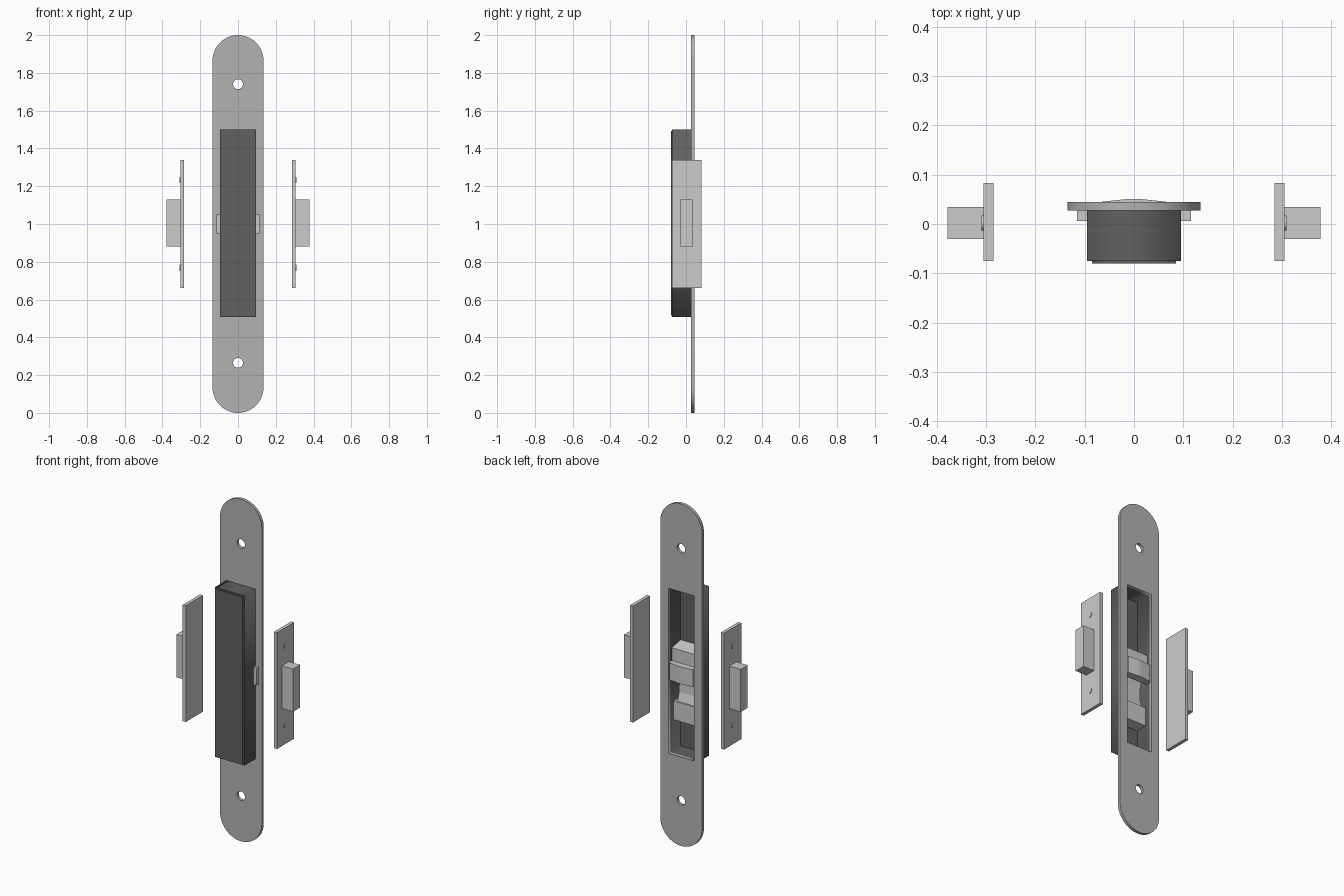
import bpy
from math import pi, cos, sin

if "Cube" in bpy.data.objects:
    bpy.data.objects.remove(bpy.data.objects["Cube"])


def material(name, v):
    m = bpy.data.materials.new(name)
    m.diffuse_color = (v, v, v, 1)
    m.use_nodes = True
    m.node_tree.nodes["Principled BSDF"].inputs["Base Color"].default_value = m.diffuse_color
    return m


MID, DARK, LIGHT = material("steel", 0.45), material("dark_case", 0.12), material("light_steel", 0.58)


def mesh_obj(name, verts, faces, mat):
    me = bpy.data.meshes.new(name)
    me.from_pydata(verts, [], faces)
    me.materials.append(mat)
    ob = bpy.data.objects.new(name, me)
    bpy.context.collection.objects.link(ob)
    return ob


def prism(name, profile, axis, lo, hi, mat):
    """Extrude a 2D profile along axis 0 (profile = y,z) or axis 2 (profile = x,y)."""
    n = len(profile)
    put = (lambda p, t: (t, p[0], p[1])) if axis == 0 else (lambda p, t: (p[0], p[1], t))
    verts = [put(p, t) for t in (lo, hi) for p in profile]
    faces = [tuple(range(n))[::-1], tuple(range(n, 2 * n))]
    faces += [(i, (i + 1) % n, n + (i + 1) % n, n + i) for i in range(n)]
    return mesh_obj(name, verts, faces, mat)


def box(name, x0, x1, y0, y1, z0, z1, mat):
    return prism(name, [(x0, y0), (x1, y0), (x1, y1), (x0, y1)], 2, z0, z1, mat)


def arc(cx, cz, r, a0, a1, n):
    return [(cx + r * cos(a0 + (a1 - a0) * i / n), cz + r * sin(a0 + (a1 - a0) * i / n)) for i in range(n + 1)]


def rect(x, z0, z1):
    return [(-x, z0), (x, z0), (x, z1), (-x, z1)]


def flat_plate(name, loops, y0, y1, mat):
    """Filled outline with holes in the xz plane, thick from y0 to y1."""
    cu = bpy.data.curves.new(name, 'CURVE')
    cu.dimensions, cu.fill_mode, cu.extrude = '2D', 'BOTH', (y1 - y0) / 2
    for loop in loops:
        sp = cu.splines.new('POLY')
        sp.points.add(len(loop) - 1)
        for pt, (x, z) in zip(sp.points, loop):
            pt.co = (x, z, 0, 1)
        sp.use_cyclic_u = True
    cu.materials.append(mat)
    ob = bpy.data.objects.new(name, cu)
    ob.location.y, ob.rotation_euler.x = (y0 + y1) / 2, pi / 2
    bpy.context.collection.objects.link(ob)
    bpy.ops.object.select_all(action='DESELECT')
    ob.select_set(True)
    bpy.context.view_layer.objects.active = ob
    bpy.ops.object.convert(target='MESH')
    return bpy.context.object


# Round-ended face plate with screw holes and a central opening
R = 0.135
outline = arc(0, 2 - R, R, 0, pi, 28) + arc(0, R, R, pi, 2 * pi, 28)
holes = [arc(0, z, 0.026, 0, 2 * pi * 23 / 24, 23) for z in (0.265, 1.74)]
flat_plate("face_plate", [outline, rect(0.083, 0.52, 1.485)] + holes, 0.027, 0.045, MID)

# Hollow case: walls, floor, and raised front panel
flat_plate("case_walls", [rect(0.095, 0.507, 1.5), rect(0.083, 0.52, 1.485)], -0.075, 0.027, DARK)
box("case_floor", -0.085, 0.085, -0.08, -0.07, 0.515, 1.492, DARK)

# Ridged latch bar whose ends poke out through the case sides
half = [(0.115, 0.006), (0.115, 0.027), (0.086, 0.027), (0.075, 0.044), (0.01, 0.051)]
prism("latch_bar", half + [(-x, y) for x, y in reversed(half)], 2, 0.95, 1.05, LIGHT)

# Latch carrier: upper block, curved stem, lower block
prism("upper_block", [(-0.07, 1.07), (0.013, 1.05), (0.013, 1.125), (-0.07, 1.14)], 0, -0.083, 0.083, LIGHT)
box("lower_block", -0.08, 0.08, -0.07, 0.0, 0.70, 0.81, LIGHT)
stem = [(-0.07, 0.8), (-0.005, 0.8), (-0.022, 0.86), (-0.024, 0.92), (-0.005, 0.98), (0.01, 1.03), (0.01, 1.08), (-0.07, 1.08)]
prism("stem", stem, 0, -0.06, 0.06, LIGHT)

# Strike plates on both sides, each with a dust box and two screw heads
for side, s in (("left", -1), ("right", 1)):
    def span(a, b):
        return sorted((s * a, s * b))
    box(side + "_strike_plate", *span(0.285, 0.305), -0.075, 0.083, 0.66, 1.34, LIGHT)
    box(side + "_strike_box", *span(0.304, 0.378), -0.03, 0.034, 0.88, 1.13, LIGHT)
    for i, z in enumerate((0.77, 1.235)):
        circle = arc(0.002, z, 0.015, 0, 2 * pi * 15 / 16, 15)
        prism(f"{side}_strike_screw_{i}", circle, 0, *span(0.303, 0.309), LIGHT)

# Consistent outward normals
import bmesh
for ob in bpy.data.objects:
    bm = bmesh.new()
    bm.from_mesh(ob.data)
    bmesh.ops.remove_doubles(bm, verts=bm.verts, dist=1e-5)
    bmesh.ops.recalc_face_normals(bm, faces=bm.faces)
    bm.to_mesh(ob.data)
    bm.free()
